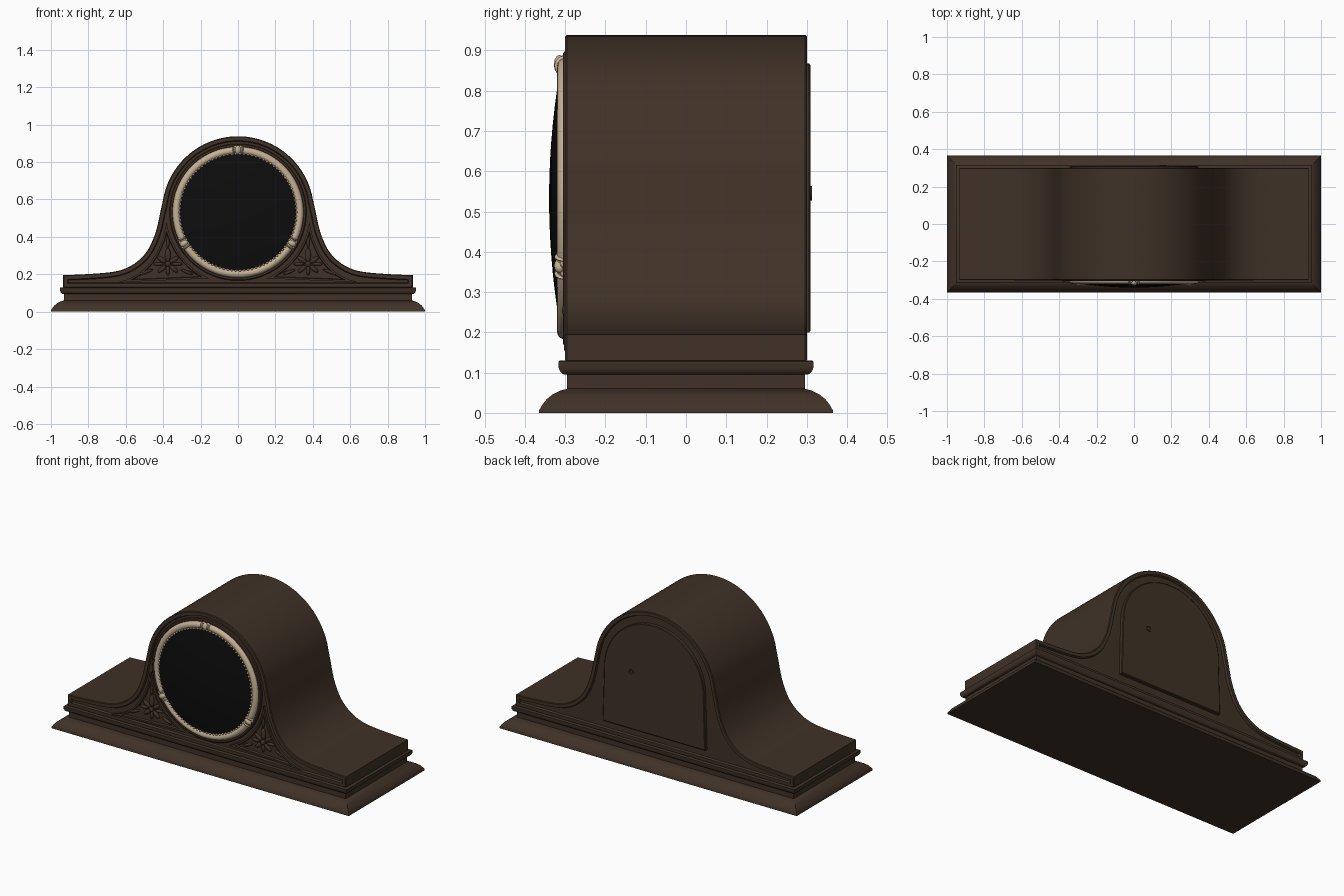
import bpy, bmesh, math
from mathutils import Matrix, Vector

if "Cube" in bpy.data.objects:
    bpy.data.objects.remove(bpy.data.objects["Cube"])

CZ = 0.532  # height of the dial centre


def material(name, rgb):
    m = bpy.data.materials.new(name)
    m.diffuse_color = (*rgb, 1)
    m.use_nodes = True
    m.node_tree.nodes["Principled BSDF"].inputs["Base Color"].default_value = m.diffuse_color
    return m


WOOD = material("dark walnut", (0.050, 0.031, 0.020))
CREAM = material("cream brass", (0.56, 0.44, 0.30))
BLACK = material("black glass", (0.004, 0.004, 0.004))


def finish(bm, name, mat, angle=35):
    bmesh.ops.recalc_face_normals(bm, faces=bm.faces)
    me = bpy.data.meshes.new(name)
    bm.to_mesh(me)
    bm.free()
    me.materials.append(mat)
    ob = bpy.data.objects.new(name, me)
    bpy.context.collection.objects.link(ob)
    bpy.ops.object.select_all(action='DESELECT')
    ob.select_set(True)
    bpy.context.view_layer.objects.active = ob
    bpy.ops.object.shade_smooth_by_angle(angle=math.radians(angle))
    return ob


def prism(pts, y0, y1):
    """Extrude an (x, z) outline along y; returns bmesh and the two caps."""
    bm = bmesh.new()
    a = [bm.verts.new((x, y0, z)) for x, z in pts]
    b = [bm.verts.new((x, y1, z)) for x, z in pts]
    caps = [bm.faces.new(a), bm.faces.new(b[::-1])]
    n = len(pts)
    for i in range(n):
        j = (i + 1) % n
        bm.faces.new((a[j], a[i], b[i], b[j]))
    bmesh.ops.recalc_face_normals(bm, faces=bm.faces)
    return bm, caps


def inset(bm, face, steps):
    for thick, depth in steps:
        bmesh.ops.inset_region(bm, faces=[face], thickness=thick, depth=depth,
                               use_even_offset=True, use_boundary=True)


def lathe(name, profile, mat, n=96):
    """Revolve (radius, y) points about the dial axis."""
    bm = bmesh.new()
    vs = [bm.verts.new((r, y, CZ)) for r, y in profile]
    es = [bm.edges.new(p) for p in zip(vs, vs[1:])]
    bmesh.ops.spin(bm, geom=vs + es, cent=(0, 0, CZ), axis=(0, 1, 0),
                   angle=2 * math.pi, steps=n, use_merge=True)
    bmesh.ops.remove_doubles(bm, verts=bm.verts, dist=1e-5)
    return finish(bm, name, mat)


def smooth_path(p, k=4):
    """Catmull-Rom curve through the points."""
    p = [Vector(q) for q in p]
    p = [2 * p[0] - p[1]] + p + [2 * p[-1] - p[-2]]
    out = []
    for a, b, c, d in zip(p, p[1:], p[2:], p[3:]):
        for i in range(k):
            t = i / k
            out.append(0.5 * (2 * b + (c - a) * t + (2 * a - 5 * b + 4 * c - d) * t * t
                              + (3 * b - a - 3 * c + d) * t ** 3))
    return [tuple(v) for v in out] + [tuple(p[-2])]


def arc(r, a0, a1, n, cz=CZ):
    return [(r * math.cos(math.radians(a0 + (a1 - a0) * i / n)),
             cz + r * math.sin(math.radians(a0 + (a1 - a0) * i / n))) for i in range(n + 1)]


def blob(bm, x, y, z, size, deg=0):
    m = (Matrix.Translation((x, y, z)) @ Matrix.Rotation(-math.radians(deg), 4, 'Y')
         @ Matrix.Diagonal((*size, 1)))
    bmesh.ops.create_uvsphere(bm, u_segments=12, v_segments=8, radius=1, matrix=m)


# moulded plinth: rectangular rings of (inward offset, height)
bm = bmesh.new()
prev = None
for o, z in [(0, 0), (0, .006), (.008, .02), (.019, .034), (.034, .046), (.052, .055), (.07, .06),
             (.07, .095), (.060, .096), (.053, .102), (.049, .111), (.049, .128), (.052, .13), (.08, .13)]:
    X, Y = 1 - o, .365 - o
    ring = [bm.verts.new(c) for c in ((-X, -Y, z), (X, -Y, z), (X, Y, z), (-X, Y, z))]
    if prev:
        for i in range(4):
            j = (i + 1) % 4
            bm.faces.new((prev[i], prev[j], ring[j], ring[i]))
    else:
        bm.faces.new(ring[::-1])
    prev = ring
bm.faces.new(prev)
finish(bm, "plinth", WOOD)

# humped case with a raised rim round front and back
shoulder = smooth_path([(.418, .52), (.433, .45), (.455, .385), (.489, .32), (.54, .267),
                        (.60, .232), (.67, .213), (.79, .202), (.935, .195)])
half = arc(.406, 90, 10, 24) + shoulder + [(.935, .128)]
outline = half + [(-x, z) for x, z in half[:0:-1]]
bm, caps = prism(outline, -.296, .296)
for c in caps:
    inset(bm, c, [(.004, .004), (.019, 0), (.005, -.012)])
finish(bm, "case", WOOD)

# rear access door and winding stud
door = arc(.335, 0, 180, 40) + [(-.345, .2), (.345, .2)]
bm, caps = prism(door, .28, .306)
inset(bm, caps[1], [(.004, .003)])
finish(bm, "rear_door", WOOD)
bm, caps = prism([(.155 + x, z) for x, z in arc(.018, 0, 345, 23, .545)], .30, .313)
inset(bm, caps[1], [(.008, 0), (.002, -.004)])
finish(bm, "winding_stud", WOOD)

# dial: wooden seat ring, cream bezel, domed glass
lathe("dial_seat", [(.366, -.28), (.366, -.301), (.361, -.305), (.352, -.305), (.345, -.29)], WOOD)
bez = [(.330 + .020 * math.cos(math.radians(a)), -.300 - .020 * math.sin(math.radians(a)))
       for a in range(0, 181, 18)]
lathe("bezel", [(.350, -.28)] + bez + [(.305, -.305)], CREAM)
lathe("glass", [(.311 * s, -.340 + .026 * s * s) for s in (0, .15, .3, .45, .6, .75, .88, 1)], BLACK)

# beaded inner edge of the bezel
bm = bmesh.new()
for i in range(90):
    a = 2 * math.pi * i / 90
    m = Matrix.Translation((.312 * math.cos(a), -.313, CZ + .312 * math.sin(a)))
    bmesh.ops.create_icosphere(bm, subdivisions=1, radius=.007, matrix=m)
finish(bm, "bezel_beading", CREAM, 60)

# ribbon ties on the bezel
bm = bmesh.new()
for deg in (90, 210, 330):
    for da, r, size in ((0, .333, (.024, .014, .016)), (4.2, .331, (.025, .024, .006)),
                        (-4.2, .331, (.025, .024, .006)), (2.2, .345, (.012, .010, .011)),
                        (-2.2, .345, (.012, .010, .011))):
        t = math.radians(deg + da)
        blob(bm, r * math.cos(t), -.314 if da == 0 else -.303,
             CZ + r * math.sin(t), size, deg + da)
finish(bm, "bezel_ties", CREAM, 60)

# carved corner panels with a leaf flower
outer = smooth_path([(.402, .39), (.443, .30), (.505, .225), (.575, .18), (.64, .158)], 3)
panel = arc(.385, -67, -8, 20) + outer
for s, side in ((1, "right"), (-1, "left")):
    bm, caps = prism([(s * x, z) for x, z in panel], -.285, -.303)
    inset(bm, caps[1], [(.010, 0), (.003, -.013)])
    finish(bm, "corner_panel_" + side, WOOD)
    bm = bmesh.new()
    fx, fz, fy = .375, .255, -.292
    blob(bm, s * fx, fy - .004, fz, (.015, .012, .015))
    for deg, dist, ln, w in ((90, .047, .038, .015), (35, .04, .030, .012), (145, .04, .030, .012),
                             (0, .05, .028, .009), (180, .05, .028, .009), (-40, .04, .028, .012),
                             (220, .04, .028, .012), (270, .035, .026, .010), (90, .115, .032, .008),
                             (-20, .13, .045, .009), (203, .11, .035, .008)):
        a = math.radians(deg)
        blob(bm, s * (fx + dist * math.cos(a)), fy, fz + dist * math.sin(a),
             (ln, .010, w), deg if s > 0 else 180 - deg)
    finish(bm, "corner_flower_" + side, WOOD, 60)
